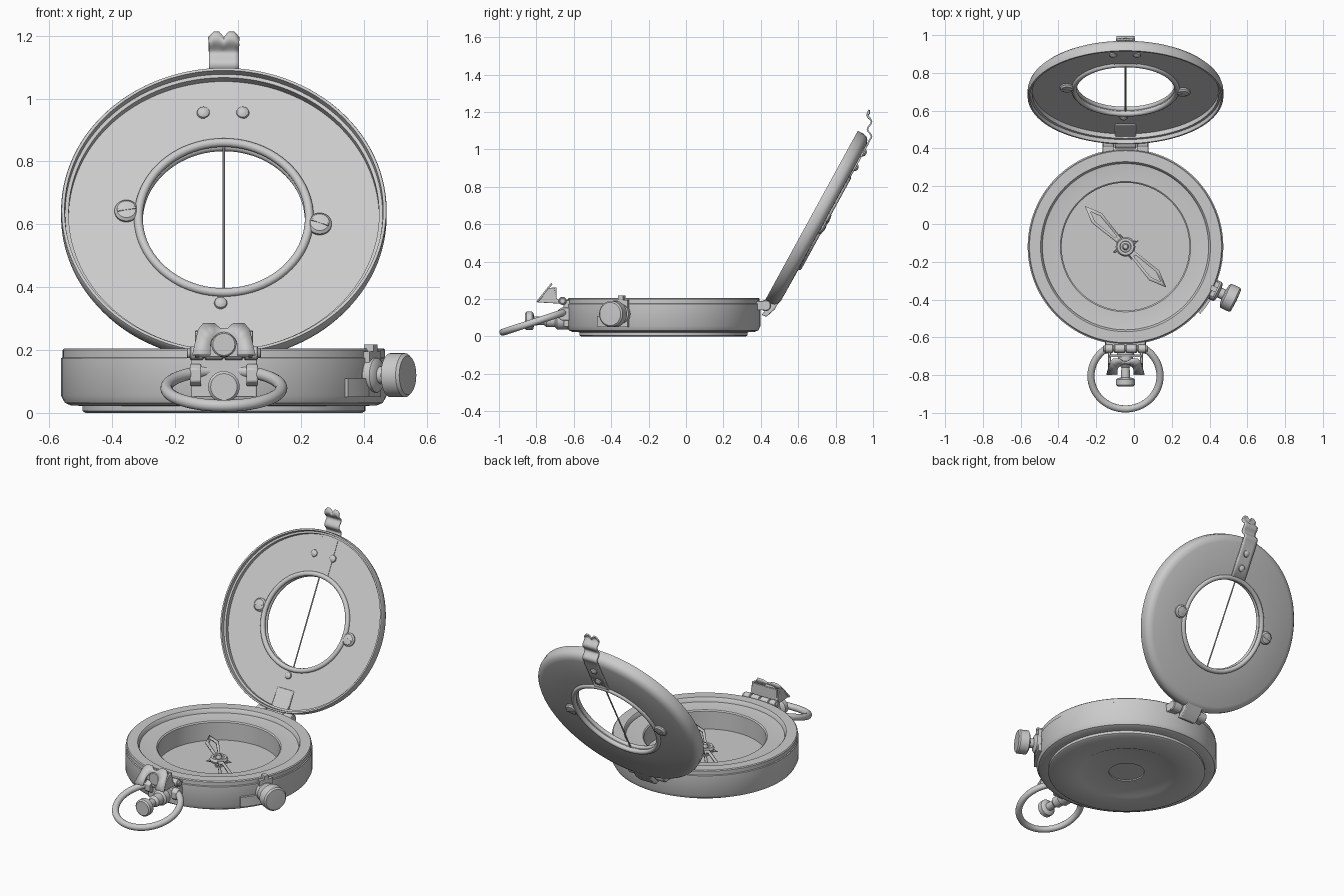
import bpy, bmesh, math
from mathutils import Matrix, Vector

if "Cube" in bpy.data.objects:
    bpy.data.objects.remove(bpy.data.objects["Cube"])

CX, CY = -0.045, -0.12
LID = Matrix.Translation((CX, 0.67, 0.645)) @ Matrix.Rotation(math.radians(61.3), 4, 'X')
BODY = Matrix.Translation((CX, CY, 0))


def finish(name, bm, mat=None, bevel=0, solid=0, angle=35):
    bmesh.ops.remove_doubles(bm, verts=bm.verts, dist=1e-5)
    bmesh.ops.recalc_face_normals(bm, faces=bm.faces)
    me = bpy.data.meshes.new(name)
    if mat:
        bm.transform(mat)
    bm.to_mesh(me)
    bm.free()
    ob = bpy.data.objects.new(name, me)
    bpy.context.collection.objects.link(ob)
    if solid:
        m = ob.modifiers.new("solid", 'SOLIDIFY')
        m.thickness, m.offset = solid, 0
    if bevel:
        m = ob.modifiers.new("bevel", 'BEVEL')
        m.width, m.segments = bevel, 2
    bpy.ops.object.select_all(action='DESELECT')
    ob.select_set(True)
    bpy.context.view_layer.objects.active = ob
    bpy.ops.object.shade_smooth_by_angle(angle=math.radians(angle))
    return ob


def lathe(name, prof, mat=None, n=32, closed=False, a0=0, a1=360):
    """Revolve (radius, height) points about z; a partial sweep is capped."""
    bm = bmesh.new()
    full = a1 - a0 == 360
    rings = []
    for i in range(n if full else n + 1):
        a = math.radians(a0 + (a1 - a0) * i / n)
        rings.append([bm.verts.new((r * math.cos(a), r * math.sin(a), z)) for r, z in prof])
    for i in range(n):
        p, q = rings[i], rings[(i + 1) % len(rings)]
        for j in range(len(prof) if closed else len(prof) - 1):
            k = (j + 1) % len(prof)
            bm.faces.new((p[j], q[j], q[k], p[k]))
    if not full:
        bm.faces.new(rings[0])
        bm.faces.new(rings[-1])
    return finish(name, bm, mat)


def along(origin, direction):
    return Matrix.Translation(origin) @ Vector(direction).to_track_quat('Z', 'Y').to_matrix().to_4x4()


def rod(name, p0, p1, r, n=24):
    d = Vector(p1) - Vector(p0)
    c = min(r * 0.15, 0.005)
    return lathe(name, [(0, 0), (r - c, 0), (r, c), (r, d.length - c), (r - c, d.length), (0, d.length)],
                 along(p0, d), n)


def torus(name, R, r, mat, n=80):
    prof = [(R + r * math.cos(t * math.tau / 14), r * math.sin(t * math.tau / 14)) for t in range(14)]
    return lathe(name, prof, mat, n, closed=True)


def slab(name, yz, x0, x1, bevel=0.004):
    """Extrude a side outline (y, z) from x0 to x1."""
    bm = bmesh.new()
    a, b = ([bm.verts.new((x, y, z)) for y, z in yz] for x in (x0, x1))
    bm.faces.new(a)
    bm.faces.new(b)
    for i in range(len(yz)):
        j = (i + 1) % len(yz)
        bm.faces.new((a[i], a[j], b[j], b[i]))
    return finish(name, bm, bevel=bevel)


def box_yz(y0, y1, z0, z1):
    return [(y0, z0), (y1, z0), (y1, z1), (y0, z1)]


# Body: cup with stepped rim, deep floor and stepped underside
lathe("body_cup", [(0, 0.012), (0.1, 0.012), (0.102, 0.006), (0.27, 0.006), (0.282, 0), (0.44, 0), (0.45, 0.006),
                   (0.45, 0.022), (0.487, 0.024), (0.506, 0.032), (0.518, 0.055), (0.518, 0.174),
                   (0.513, 0.177), (0.513, 0.2), (0.508, 0.205), (0.45, 0.205), (0.445, 0.2), (0.44, 0.18),
                   (0.43, 0.178), (0.345, 0.176), (0.338, 0.17), (0.338, 0.062), (0, 0.062)], BODY, 112)

# Needle: two open diamond arms, pivot and spikes
for k, ang in enumerate((135, 315)):
    outer = [(0.03, -0.015), (0.215, -0.037), (0.305, 0), (0.215, 0.037), (0.03, 0.015)]
    inner = [(0.07, -0.006), (0.208, -0.02), (0.262, 0), (0.208, 0.02), (0.07, 0.006)]
    bm = bmesh.new()
    o, i = ([bm.verts.new((s, w, 0.105)) for s, w in pts] for pts in (outer, inner))
    for j in range(5):
        m = (j + 1) % 5
        bm.faces.new((o[j], o[m], i[m], i[j]))
    finish(f"needle_arm_{k}", bm, BODY @ Matrix.Rotation(math.radians(ang), 4, 'Z'), solid=0.012)
lathe("needle_pivot", [(0.022, 0.06), (0.022, 0.09), (0.048, 0.092), (0.052, 0.105), (0.044, 0.118), (0.03, 0.118),
                       (0.028, 0.11), (0.018, 0.112), (0.012, 0.13), (0, 0.133)], BODY)
for k in range(4):
    a = math.radians(25 + 90 * k)
    d = Vector((math.cos(a), math.sin(a), -0.2))
    lathe(f"pivot_spike_{k}", [(0, 0), (0.011, 0), (0, 0.034)], along(Vector((CX, CY, 0.1)) + d * 0.042, d), 6)

# Lid: dished ring with a window
lathe("lid_shell", [(0.265, -0.05), (0.494, -0.05), (0.494, -0.024), (0.505, -0.022), (0.507, 0), (0.516, 0),
                    (0.518, -0.004), (0.518, -0.04), (0.513, -0.055), (0.5, -0.068), (0.478, -0.076),
                    (0.265, -0.078)], LID, 112, closed=True)
torus("window_ring_front", 0.272, 0.014, LID @ Matrix.Translation((0, 0, -0.049)))
torus("window_ring_back", 0.272, 0.014, LID @ Matrix.Translation((0, 0, -0.077)))
rod("sighting_wire", LID @ Vector((0, -0.27, -0.063)), LID @ Vector((0, 0.27, -0.063)), 0.004, 8)

# Slotted screws and rivets on both lid faces
for sx, sy, slot in ((-0.31, 0.022, 10), (0.305, -0.025, -20)):
    for side, z in ((1, -0.05), (-1, -0.078)):
        m = LID @ Matrix.Translation((sx, sy, z)) @ Matrix.Diagonal((1, 1, side, 1))
        lathe("lid_screw", [(0, 0), (0.038, 0), (0.038, 0.008), (0.03, 0.016), (0.012, 0.019), (0, 0.02)], m, 28)
        bm = bmesh.new()
        bmesh.ops.create_cube(bm, size=1)
        finish("screw_slot_bar", bm, m @ Matrix.Translation((0, 0, 0.015)) @
               Matrix.Rotation(math.radians(slot), 4, 'Z') @ Matrix.Diagonal((0.06, 0.008, 0.012, 1)))
rivet = [(0, 0), (0.021, 0), (0.019, 0.007), (0.011, 0.013), (0, 0.015)]
for x, y in ((-0.065, 0.38), (0.06, 0.38), (-0.01, -0.31)):
    lathe("lid_rivet", rivet, LID @ Matrix.Translation((x, y, -0.05)), 20)
for y in (0.34, 0.43):
    lathe("strap_rivet", rivet, LID @ Matrix.Translation((0, y, -0.084)) @ Matrix.Diagonal((1, 1, -1, 1)), 20)

# Inner backing plate and wavy lifting tab
bm = bmesh.new()
bmesh.ops.create_cube(bm, size=1)
finish("inner_plate", bm, LID @ Matrix.Translation((0, 0.38, -0.05)) @ Matrix.Diagonal((0.12, 0.2, 0.006, 1)))
path = [LID @ Vector((0, t, -0.081)) for t in (0.27, 0.38, 0.475)]
path = [(p.y, p.z) for p in path]
path += [(0.981 + 0.011 * math.sin((1.07 - z) / 0.078 * math.tau + 1.5), z)
         for z in (1.05 + 0.155 * i / 24 for i in range(25))]
bm = bmesh.new()
cols = []
for j in range(7):
    u = j / 6 * 2 - 1
    dip = 0.012 * math.cos(u * math.tau)
    cols.append([bm.verts.new((CX + 0.048 * u, y, z - (dip * max(0, (z - 1.15) / 0.055)))) for y, z in path])
for a, b in zip(cols, cols[1:]):
    for j in range(len(path) - 1):
        bm.faces.new((a[j], a[j + 1], b[j + 1], b[j]))
finish("lid_tab", bm, solid=0.008, angle=50)

# Rear hinge: body knuckles, pin and lid strap
HY, HZ = 0.425, 0.165
for k, s in enumerate((-1, 1)):
    xa, xb = CX + s * 0.06, CX + s * 0.122
    rod(f"rear_knuckle_{k}", (xa, HY, HZ), (xb, HY, HZ), 0.03)
    slab(f"rear_lug_{k}", box_yz(0.35, HY, HZ - 0.025, HZ + 0.025), xa, xb)
rod("rear_hinge_barrel", (CX - 0.057, HY, HZ), (CX + 0.057, HY, HZ), 0.026)
slab("lid_hinge_strap", [(0.405, 0.115), (0.43, 0.105), (0.475, 0.145), (0.545, 0.275), (0.525, 0.285), (0.445, 0.17)],
     CX - 0.055, CX + 0.055)

# Front hinge and folding sight
FY, FZ = -0.66, 0.19
rod("front_hinge_pin", (CX - 0.118, FY, FZ), (CX + 0.118, FY, FZ), 0.016)
for k, (xa, xb) in enumerate(((-0.108, -0.065), (-0.06, -0.003), (0.003, 0.06), (0.065, 0.108))):
    rod(f"front_knuckle_{k}", (CX + xa, FY, FZ), (CX + xb, FY, FZ), 0.022)
slab("front_mount", box_yz(-0.655, -0.6, 0.05, 0.195), CX - 0.105, CX + 0.105)
outline = [(-0.1, 0), (-0.082, 0.8), (-0.065, 1), (-0.03, 1), (-0.012, 0.84), (0.012, 0.84), (0.03, 1), (0.065, 1),
           (0.082, 0.8), (0.1, 0)]
arch = [(0.042 * math.cos(math.pi * t / 12), 0.3 + 0.42 * math.sin(math.pi * t / 12)) for t in range(13)]
pts = outline + [(0.042, 0)] + arch + [(-0.042, 0)]
bm = bmesh.new()
bm.faces.new([bm.verts.new((CX + x, -0.795 + 0.078 * s, 0.185 + 0.098 * s)) for x, s in pts])
bmesh.ops.triangulate(bm, faces=bm.faces)
finish("sight_plate", bm, solid=0.01)
for k, s in enumerate((-1, 1)):
    slab(f"sight_cheek_{k}", [(-0.795, 0.182), (-0.735, 0.258), (-0.705, 0.262), (-0.69, 0.2), (-0.665, 0.19),
                              (-0.67, 0.175)], CX + s * 0.078, CX + s * 0.092, 0.002)
slab("sight_back", box_yz(-0.705, -0.692, 0.178, 0.262), CX - 0.085, CX + 0.085, 0.003)
rod("sight_eyepiece", (CX, -0.745, 0.218), (CX, -0.695, 0.218), 0.04)

# Carrying ring, its lugs and the front thumb screw
torus("carrying_ring", 0.183, 0.019,
      Matrix.Translation((CX, -0.805, 0.079)) @ Matrix.Rotation(math.radians(18), 4, 'X'))
for k, s in enumerate((-1, 1)):
    slab(f"ring_lug_{k}", [(-0.62, 0.085), (-0.665, 0.085), (-0.685, 0.1), (-0.685, 0.14), (-0.665, 0.155),
                           (-0.62, 0.155)], CX + s * 0.072, CX + s * 0.108)
lathe("front_thumb_screw", [(0, 0), (0.042, 0), (0.05, 0.008), (0.05, 0.036), (0.042, 0.044), (0.024, 0.048),
                            (0.022, 0.1), (0.034, 0.115), (0.034, 0.16), (0.045, 0.17), (0.045, 0.25), (0, 0.25)],
      along((CX, -0.86, 0.083), (0, 1, 0)))

# Side clamp: curved plate, upright ear and knob
def arc_plate(name, z0, z1, a0, a1, r=0.532):
    lathe(name, [(0.5, z0), (r, z0), (r, z1), (0.5, z1)], BODY, 12, True, a0, a1)

arc_plate("clamp_plate", 0.05, 0.11, -42, -21)
arc_plate("clamp_ear", 0.05, 0.195, -30, -21, 0.535)
arc_plate("clamp_ear_tip", 0.19, 0.218, -27, -24, 0.535)
a = math.radians(-26)
d = Vector((math.cos(a), math.sin(a), 0))
lathe("side_knob", [(0, 0), (0.05, 0), (0.055, 0.006), (0.055, 0.03), (0.046, 0.038), (0.028, 0.042), (0.028, 0.066),
                    (0.055, 0.07), (0.07, 0.078), (0.07, 0.13), (0.062, 0.139), (0, 0.142)],
      along(Vector((CX, CY, 0.12)) + d * 0.512, d), 40)
